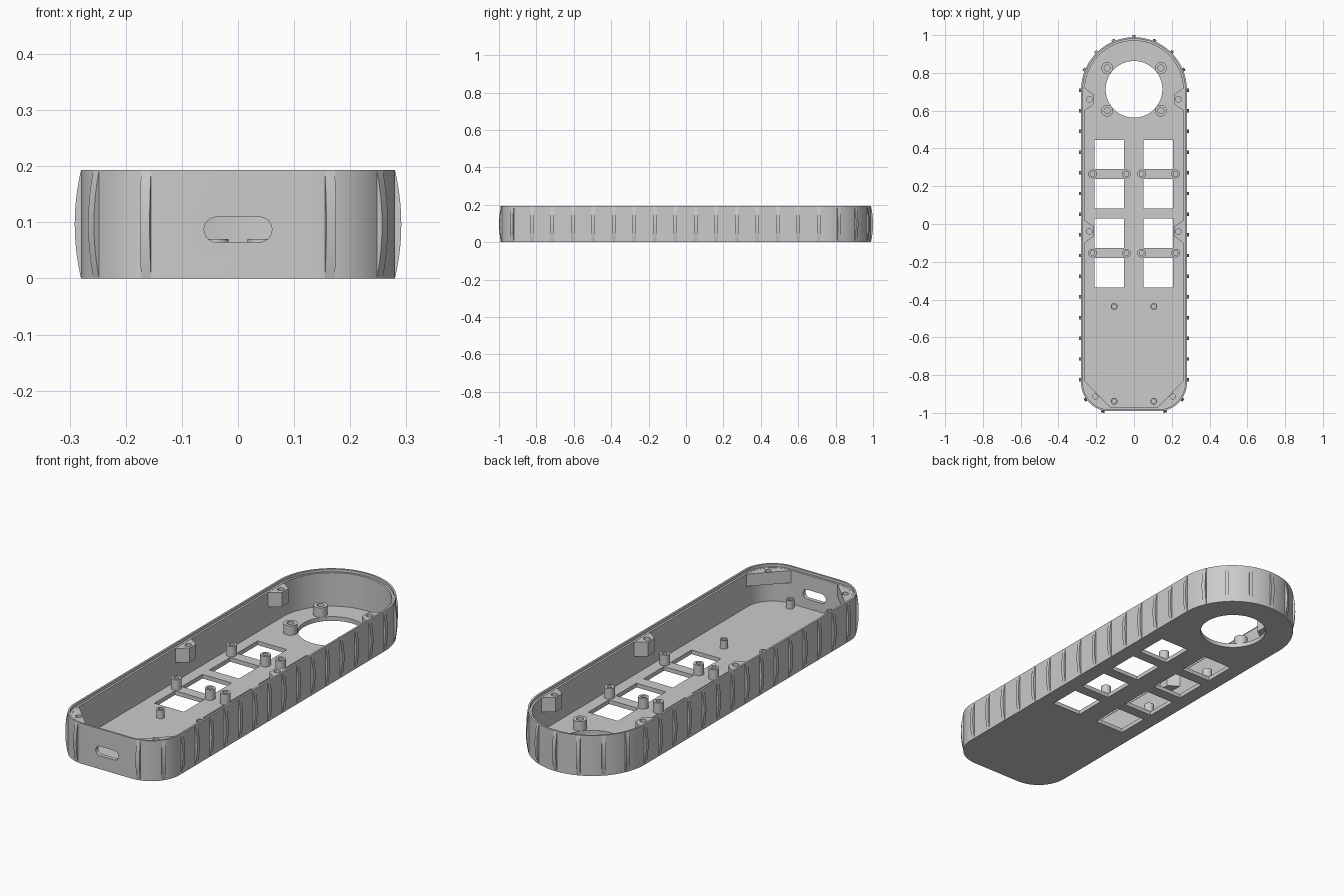
import bpy, bmesh, math
from mathutils import Vector

if "Cube" in bpy.data.objects:
    bpy.data.objects.remove(bpy.data.objects["Cube"], do_unlink=True)

HEIGHT, FLOOR, STEP = 0.193, 0.02, 0.18
BACK_R, BACK_Y = 0.28, 0.709
CORNER_R, CORNER_X, CORNER_Y = 0.15, 0.13, -0.841

grey = bpy.data.materials.new("plain grey")
grey.use_nodes = True
COLOUR = (0.6, 0.6, 0.6, 1)
grey.diffuse_color = COLOUR
grey.node_tree.nodes["Principled BSDF"].inputs["Base Color"].default_value = COLOUR


def loft(bm, rings):
    """Skin a closed solid through rings of equal length, capping both ends."""
    loops = [[bm.verts.new(p) for p in ring] for ring in rings]
    n = len(loops[0])
    for a, b in zip(loops, loops[1:]):
        for i in range(n):
            j = (i + 1) % n
            bm.faces.new((a[i], a[j], b[j], b[i]))
    bm.faces.new(loops[0][::-1])
    bm.faces.new(loops[-1])


def prism(bm, outline, z0, z1):
    loft(bm, [[(x, y, z) for x, y in outline] for z in (z0, z1)])


def finish(name, bm):
    bmesh.ops.recalc_face_normals(bm, faces=bm.faces)
    mesh = bpy.data.meshes.new(name)
    bm.to_mesh(mesh)
    bm.free()
    mesh.materials.append(grey)
    obj = bpy.data.objects.new(name, mesh)
    bpy.context.collection.objects.link(obj)
    return obj


def activate(obj):
    bpy.ops.object.select_all(action="DESELECT")
    obj.select_set(True)
    bpy.context.view_layer.objects.active = obj


def smooth(obj):
    activate(obj)
    bpy.ops.object.shade_smooth_by_angle(angle=math.radians(30))


def cut(obj, cutter):
    cutter.hide_render = True
    activate(obj)
    mod = obj.modifiers.new("cut", "BOOLEAN")
    mod.operation = "DIFFERENCE"
    mod.solver = "EXACT"
    mod.object = cutter
    bpy.ops.object.modifier_apply(modifier=mod.name)
    bpy.data.objects.remove(cutter, do_unlink=True)


def arc(cx, cy, r, start, end, steps):
    angles = [math.radians(start + (end - start) * i / steps) for i in range(steps + 1)]
    return [(cx + r * math.cos(a), cy + r * math.sin(a)) for a in angles]


def circle(cx, cy, r, steps=32):
    return arc(cx, cy, r, 0, 360, steps)[:-1]


def outline(inset):
    r = CORNER_R - inset
    return (arc(0, BACK_Y, BACK_R - inset, 0, 180, 56)
            + arc(-CORNER_X, CORNER_Y, r, 180, 270, 16)
            + arc(CORNER_X, CORNER_Y, r, 270, 360, 16))


# Open tray with a stepped rim
bm = bmesh.new()
levels = [(0, 0), (0, HEIGHT), (0.009, HEIGHT), (0.009, STEP), (0.019, STEP), (0.019, FLOOR)]
loft(bm, [[(x, y, z) for x, y in outline(d)] for d, z in levels])
case = finish("case_shell", bm)

# Round window, button windows and front port
bm = bmesh.new()
prism(bm, circle(0, 0.713, 0.15, 64), -0.05, 0.05)
for x in (-0.1305, 0.1275):
    for y in (0.368, 0.16, -0.05, -0.257):
        h = 0.078
        prism(bm, [(x - h, y - h), (x + h, y - h), (x + h, y + h), (x - h, y + h)], -0.05, 0.05)
port = arc(0.038, 0.087, 0.0225, -90, 90, 12) + arc(-0.038, 0.087, 0.0225, 90, 270, 12)
loft(bm, [[(x, y, z) for x, z in port] for y in (-1.05, -0.95)])
cut(case, finish("opening_cutter", bm))
smooth(case)

# Vertical grip ribs, bulging at mid height
bm = bmesh.new()
spots = []
for side in (-1, 1):
    spots += [((side * BACK_R, BACK_Y - 0.1095 * k), (side, 0)) for k in range(15)]
    for deg in (22.5, 45, 67.5):
        c, s = math.cos(math.radians(deg)), math.sin(math.radians(deg))
        spots.append(((side * BACK_R * c, BACK_Y + BACK_R * s), (side * c, s)))
    for deg in (-35, -77):
        c, s = math.cos(math.radians(deg)), math.sin(math.radians(deg))
        spots.append(((side * (CORNER_X + CORNER_R * c), CORNER_Y + CORNER_R * s), (side * c, s)))
spots.append(((0, BACK_Y + BACK_R), (0, 1)))
profile = [(-0.005, HEIGHT - 0.001), (-0.005, 0.001)]
for i in range(17):
    t = i / 16
    profile.append((0.011 * (1 - (2 * t - 1) ** 2), 0.001 + t * (HEIGHT - 0.002)))
for (px, py), (nx, ny) in spots:
    base, normal, tangent = Vector((px, py, 0)), Vector((nx, ny, 0)), Vector((-ny, nx, 0))
    loft(bm, [[base + normal * d + tangent * w + Vector((0, 0, z)) for d, z in profile]
              for w in (-0.009, 0.009)])
smooth(finish("grip_ribs", bm))


# Hollow screw posts standing on the floor
def posts(name, places, radius, bore, top):
    bm = bmesh.new()
    for x, y in places:
        for side in (-1, 1):
            rings = [(radius, FLOOR - 0.005), (radius, top), (bore, top), (bore, FLOOR + 0.004)]
            loft(bm, [[(px, py, z) for px, py in circle(side * x, y, r)] for r, z in rings])
    smooth(finish(name, bm))


posts("window_posts", [(0.142, 0.826), (0.142, 0.6)], 0.031, 0.016, 0.065)
posts("button_posts", [(x, y) for x in (0.04, 0.22) for y in (0.265, -0.154)], 0.023, 0.012, 0.07)
posts("board_posts", [(0.105, -0.437), (0.105, -0.938)], 0.018, 0.011, 0.06)

# Screw tabs under the rim
tabs, holes = bmesh.new(), bmesh.new()
for side in (-1, 1):
    for y in (0.66, -0.04):
        shape = [(0.268, y + 0.065), (0.212, y + 0.025), (0.212, y - 0.025), (0.268, y - 0.065)]
        prism(tabs, [(side * px, py) for px, py in shape], 0.11, STEP - 0.001)
        prism(holes, circle(side * 0.235, y, 0.015, 24), 0.14, 0.25)
    shape = [(0.118, -0.977)] + arc(CORNER_X, CORNER_Y, CORNER_R - 0.014, 270, 360, 12) + [(0.266, -0.826)]
    prism(tabs, [(side * px, py) for px, py in shape], 0.12, STEP - 0.001)
    prism(holes, circle(side * 0.205, -0.913, 0.014, 24), 0.14, 0.25)
tab_obj = finish("screw_tabs", tabs)
cut(tab_obj, finish("tab_hole_cutter", holes))
smooth(tab_obj)
